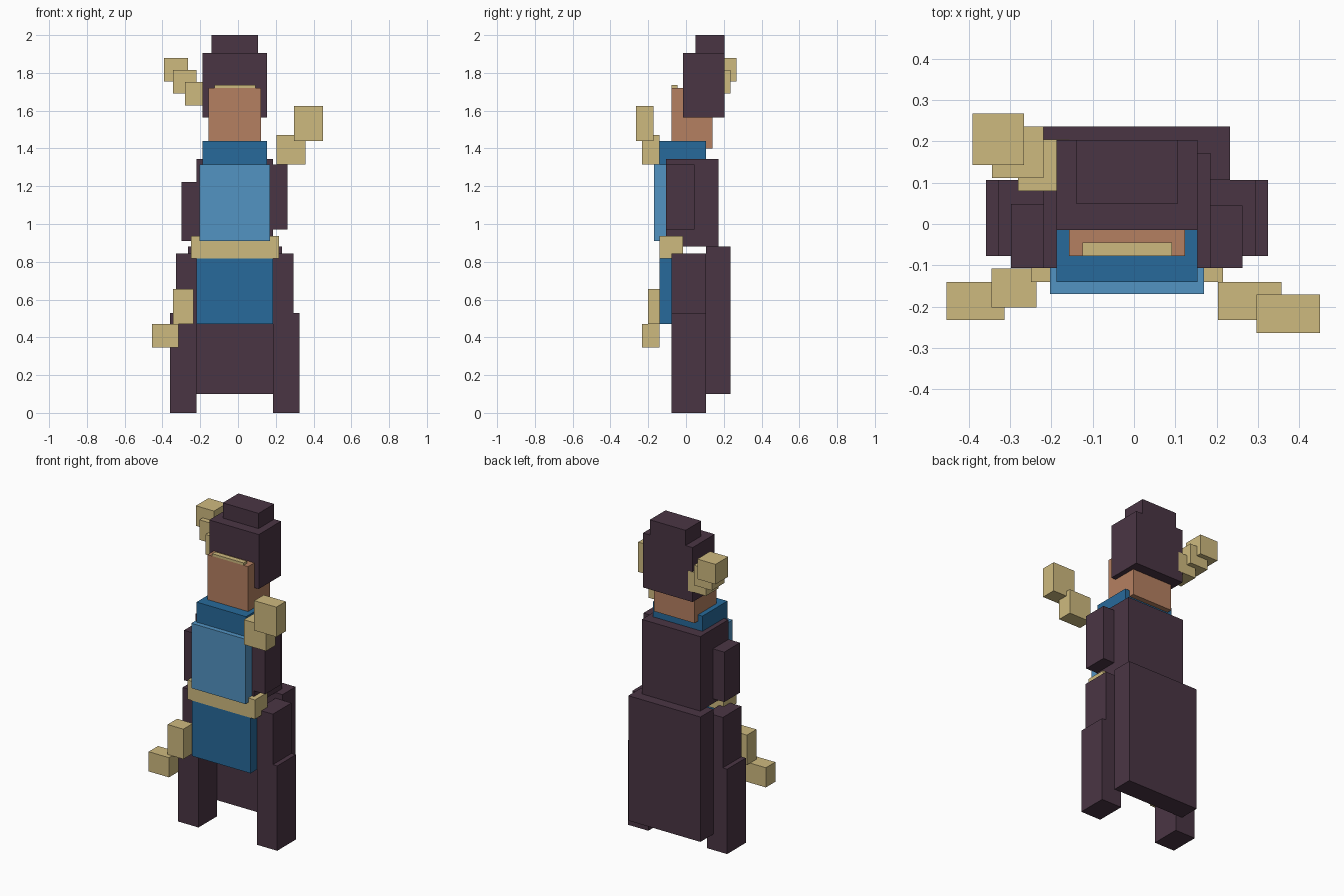
import bpy
import bmesh


def material(name, rgb):
    m = bpy.data.materials.new(name)
    lin = [(c / 255 / 12.92) if c < 10 else ((c / 255 + 0.055) / 1.055) ** 2.4 for c in rgb]
    m.diffuse_color = (*lin, 1)
    return m


DARK = material("dark_plum", (74, 53, 68))
GOLD = material("gold", (206, 186, 127))
SKIN = material("skin", (181, 128, 97))
BLUE = material("blue", (39, 106, 155))
LIGHT = material("light_blue", (82, 147, 194))


def box(name, mat, x, y, z):
    """Axis-aligned box from (min, max) ranges."""
    bm = bmesh.new()
    bmesh.ops.create_cube(bm, size=1)
    for v in bm.verts:
        v.co = [r[0] if c < 0 else r[1] for c, r in zip(v.co, (x, y, z))]
    me = bpy.data.meshes.new(name)
    bm.to_mesh(me)
    bm.free()
    me.materials.append(mat)
    ob = bpy.data.objects.new(name, me)
    bpy.context.collection.objects.link(ob)
    return ob


# Head
box("hood_top", DARK, (-0.14, 0.107), (0.05, 0.204), (1.905, 2.0))
box("hood", DARK, (-0.188, 0.154), (-0.015, 0.204), (1.565, 1.905))
box("face", SKIN, (-0.157, 0.123), (-0.077, 0.14), (1.40, 1.72))
box("headband", GOLD, (-0.125, 0.092), (-0.077, -0.045), (1.72, 1.735))

# Torso
box("collar", BLUE, (-0.188, 0.154), (-0.14, 0.107), (1.315, 1.44))
box("torso", DARK, (-0.219, 0.185), (-0.107, 0.172), (0.88, 1.345))
box("chest", LIGHT, (-0.203, 0.17), (-0.17, -0.107), (0.91, 1.315))
box("left_sleeve", DARK, (-0.298, -0.219), (-0.107, 0.048), (0.91, 1.222))
box("right_sleeve", DARK, (0.185, 0.263), (-0.107, 0.045), (0.972, 1.315))
box("belt", GOLD, (-0.25, 0.216), (-0.141, -0.015), (0.817, 0.937))

# Skirt and cape
box("skirt_front", BLUE, (-0.219, 0.185), (-0.14, -0.077), (0.47, 0.88))
box("cape", DARK, (-0.265, 0.233), (0.107, 0.236), (0.10, 0.88))

# Legs, mirrored about the body's own centre line
for side, s in (("left", -1), ("right", 1)):
    for part, outer, z in (("upper", 0.312, (0.53, 0.845)), ("lower", 0.342, (0.0, 0.53))):
        xs = sorted(-0.017 + s * d for d in (0.202, outer))
        box(f"{side}_{part}_leg", DARK, xs, (-0.077, 0.107), z)

# Gold ornaments: staff pieces in front, plume stepping up behind the head
box("lower_staff_inner", GOLD, (-0.345, -0.236), (-0.202, -0.108), (0.47, 0.657))
box("lower_staff_tip", GOLD, (-0.454, -0.314), (-0.233, -0.14), (0.347, 0.47))
box("upper_staff_inner", GOLD, (0.203, 0.357), (-0.233, -0.14), (1.315, 1.47))
box("upper_staff_tip", GOLD, (0.297, 0.45), (-0.264, -0.171), (1.44, 1.626))
for i, (x, y, z) in enumerate(((-0.281, 0.08, 1.628), (-0.344, 0.111, 1.691), (-0.391, 0.143, 1.754))):
    box(f"plume_{i + 1}", GOLD, (x, x + 0.125), (y, y + 0.125), (z, z + 0.125))
